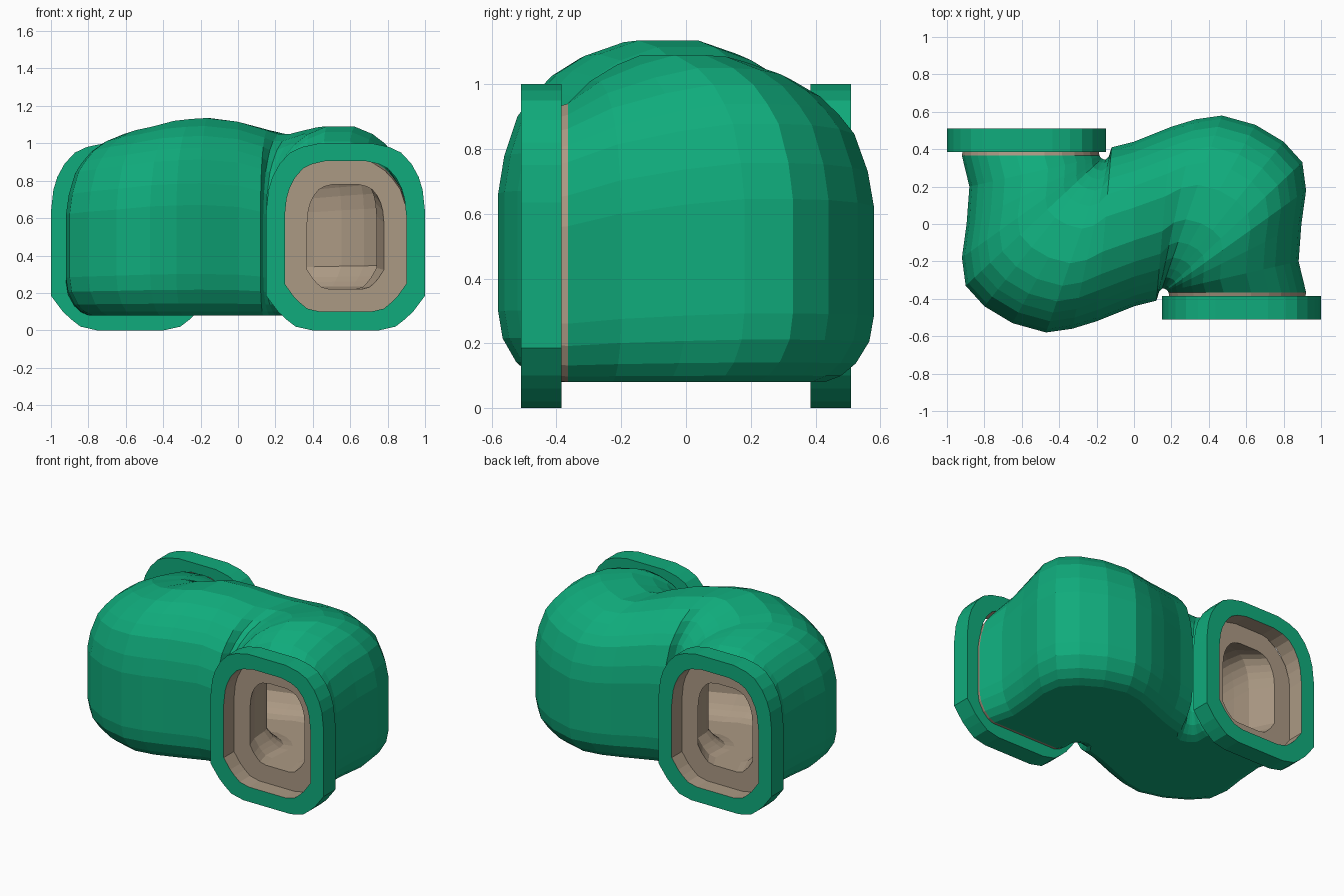
import bpy, bmesh
from mathutils import Vector

if "Cube" in bpy.data.objects:
    bpy.data.objects.remove(bpy.data.objects["Cube"], do_unlink=True)


def make_material(name, colour):
    mat = bpy.data.materials.new(name)
    mat.use_nodes = True
    mat.diffuse_color = colour
    mat.node_tree.nodes["Principled BSDF"].inputs["Base Color"].default_value = colour
    return mat


GREEN = make_material("pipe green", (0.005, 0.41, 0.20, 1))
TAN = make_material("lining tan", (0.41, 0.32, 0.23, 1))

# Half outlines, bottom to top: (distance from middle, height fraction)
TUBE = [(.67, 0), (.78, .02), (.88, .06), (.97, .13), (1, .21), (1, .56),
        (.96, .67), (.87, .79), (.77, .85), (.64, .91), (.46, .96), (.2, 1)]
COLLAR = [(.42, 0), (.63, .02), (.75, .06), (.85, .1), (1, .185), (1, .635),
          (.97, .75), (.92, .82), (.83, .89), (.7, .95), (.55, .98), (.33, 1)]


def ring(profile, left, right, low, high):
    """Closed outline standing upright between two points on the plan."""
    a, b = Vector(left), Vector(right)
    mid, half = (a + b) / 2, (b - a) / 2
    sides = [(d, t) for d, t in profile] + [(-d, t) for d, t in reversed(profile)]
    return [(*(mid + half * d), low + (high - low) * t) for d, t in sides]


def turned(points):
    """Half turn about the vertical axis."""
    return [(-x, -y, z) for x, y, z in points]


def loft(name, rings, tan_bands):
    """Skin a closed loop of rings; the listed bands get the lining colour."""
    bm = bmesh.new()
    loops = [[bm.verts.new(p) for p in r] for r in rings]
    for i, a in enumerate(loops):
        b = loops[(i + 1) % len(loops)]
        for j in range(len(a)):
            k = (j + 1) % len(a)
            face = bm.faces.new((a[j], a[k], b[k], b[j]))
            face.material_index = int(i in tan_bands)
    bmesh.ops.recalc_face_normals(bm, faces=bm.faces)
    mesh = bpy.data.meshes.new(name)
    bm.to_mesh(mesh)
    bm.free()
    mesh.materials.append(GREEN)
    mesh.materials.append(TAN)
    obj = bpy.data.objects.new(name, mesh)
    bpy.context.collection.objects.link(obj)
    return obj


# Plan of one bend: inner edge, outer edge, crown height here and on the other bend
BEND = [
    ((.185, -.365), (.92, -.365), .94, .94),
    ((.18, -.359), (.88, -.20), 1.01, .99),
    ((.178, -.356), (.895, 0), 1.06, 1.02),
    ((.175, -.353), (.92, .18), 1.09, 1.04),
    ((.172, -.350), (.90, .33), 1.09, 1.05),
    ((.168, -.348), (.80, .44), 1.085, 1.07),
    ((.162, -.346), (.65, .53), 1.07, 1.09),
    ((.15, -.345), (.47, .58), 1.05, 1.12),
    ((.135, -.36), (.33, .56), 1.05, 1.13),
    ((.12, -.41), (.20, .52), 1.07, 1.135),
]
flip = lambda p: (-p[0], -p[1])
stations = [(a, b, top) for a, b, top, _ in BEND]
stations.append(((0, -.44), (0, .44), 1.115))
# Past the middle the inner and outer edges swap sides
stations += [(flip(b), flip(a), top) for a, b, _, top in reversed(BEND)]

# Outer skin of the S-shaped pipe
outer = [ring(TUBE, a, b, .08, top) for a, b, top in stations]

# Tan end lip, rim and inner passage
lip = ring(TUBE, (.19, -.40), (.915, -.40), .085, .93)
mouth = ring(COLLAR, (.37, -.40), (.78, -.40), .22, .78)


def passage(a, b, top):
    a, b = Vector(a), Vector(b)
    return ring(COLLAR, a.lerp(b, .24), a.lerp(b, .80), .22, .78 + (top - .94) * .8)


inner = [passage(*s) for s in stations[1:-1]]
# Mirror the ring order so that turned ends line up with the pipe
swap = lambda r: [(2 * -.575 - x, y, z) for x, y, z in turned(r)]
far_lip = ring(TUBE, (-.915, .40), (-.19, .40), .085, .93)
far_mouth = ring(COLLAR, (-.78, .40), (-.37, .40), .22, .78)
rings = outer + [far_lip, far_mouth] + inner[::-1] + [mouth, lip]
loft("bent_pipe", rings, range(len(outer) - 1, len(rings)))

# End collars: thick green frames with a tan inside wall
front, back = -.51, -.385
collar = [ring(COLLAR, (.15, back), (1, back), 0, 1),
          ring(COLLAR, (.15, front), (1, front), 0, 1),
          ring(COLLAR, (.25, front), (.9, front), .1, .905),
          ring(COLLAR, (.25, back), (.9, back), .1, .905)]
loft("front_collar", collar, [2])
loft("back_collar", [turned(r) for r in collar], [2])
